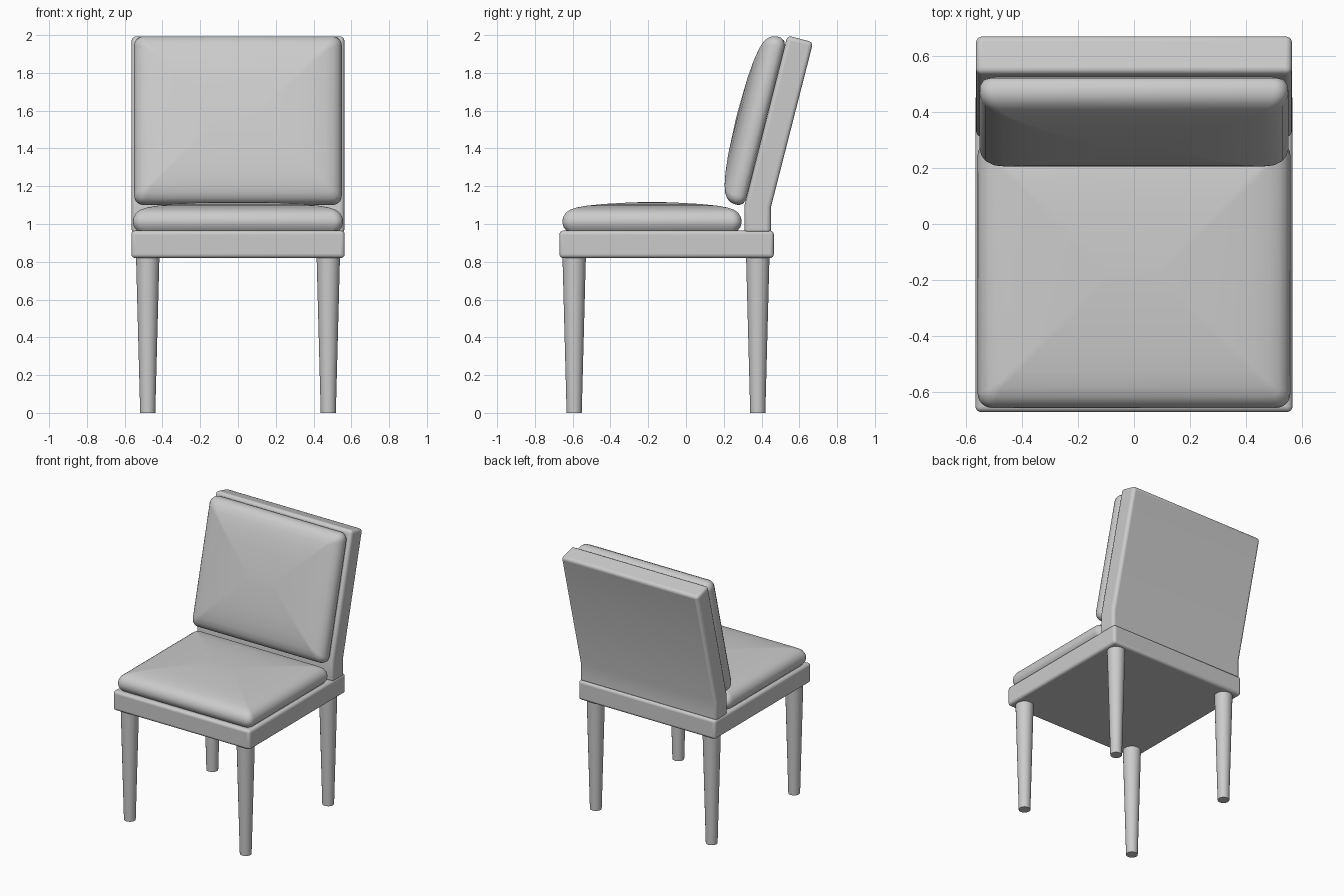
import bpy, bmesh, math

if "Cube" in bpy.data.objects:
    bpy.data.objects.remove(bpy.data.objects["Cube"])


def finish(name, bm, bevel=0.0):
    bmesh.ops.recalc_face_normals(bm, faces=bm.faces)
    mesh = bpy.data.meshes.new(name)
    bm.to_mesh(mesh)
    bm.free()
    ob = bpy.data.objects.new(name, mesh)
    bpy.context.collection.objects.link(ob)
    if bevel:
        mod = ob.modifiers.new("rounded_edges", "BEVEL")
        mod.width, mod.segments = bevel, 4
        mod.limit_method, mod.angle_limit = "ANGLE", math.radians(40)
    bpy.ops.object.select_all(action="DESELECT")
    bpy.context.view_layer.objects.active = ob
    ob.select_set(True)
    bpy.ops.object.shade_smooth_by_angle(angle=math.radians(40))
    return ob


def extrude_profile(name, points, half_width, bevel):
    """Side profile (y, z) extruded across x."""
    bm = bmesh.new()
    face = bm.faces.new([bm.verts.new((-half_width, y, z)) for y, z in points])
    new = bmesh.ops.extrude_face_region(bm, geom=[face])["geom"]
    verts = [v for v in new if isinstance(v, bmesh.types.BMVert)]
    bmesh.ops.translate(bm, verts=verts, vec=(2 * half_width, 0, 0))
    return finish(name, bm, bevel)


def cushion(name, hx, hy, radius, profile):
    """Stack of rounded-rectangle rings; profile holds (inset, height)."""
    bm = bmesh.new()
    rings = []
    for inset, z in profile:
        r = max(radius - inset * 0.5, 0.015)
        ring = []
        for k, (sx, sy) in enumerate([(1, 1), (-1, 1), (-1, -1), (1, -1)]):
            for i in range(7):
                a = math.radians(90 * k + 15 * i)
                ring.append(bm.verts.new((sx * (hx - inset - r) + r * math.cos(a),
                                          sy * (hy - inset - r) + r * math.sin(a), z)))
        rings.append(ring)
    n = len(rings[0])
    for a, b in zip(rings, rings[1:]):
        for i in range(n):
            bm.faces.new((a[i], a[(i + 1) % n], b[(i + 1) % n], b[i]))
    bm.faces.new(rings[0])
    bm.faces.new(rings[-1])
    return finish(name, bm)


# Seat frame
extrude_profile("seat_frame", [(-0.67, 0.82), (0.465, 0.82), (0.465, 0.965), (-0.67, 0.965)],
                0.565, 0.02)

# Leaning back panel
extrude_profile("back_panel", [(0.31, 0.95), (0.45, 0.95), (0.45, 1.09), (0.673, 1.962),
                               (0.537, 1.998), (0.31, 1.10)], 0.563, 0.022)

# Seat and back cushions, softly crowned
seat = cushion("seat_cushion", 0.557, 0.475, 0.05,
               [(0.022, 0), (0.006, 0.02), (0, 0.045), (0.004, 0.07), (0.018, 0.094),
                (0.04, 0.11), (0.075, 0.122), (0.13, 0.132), (0.22, 0.141),
                (0.34, 0.148), (0.45, 0.152)])
seat.location = (0, -0.18, 0.965)

back = cushion("back_cushion", 0.55, 0.458, 0.05,
               [(0.035, 0), (0.012, 0.01), (0.001, 0.03), (0, 0.055), (0.006, 0.078),
                (0.02, 0.098), (0.045, 0.115), (0.085, 0.128), (0.15, 0.14),
                (0.25, 0.15), (0.43, 0.156)])
back.location = (0, 0.42, 1.536)
back.rotation_euler.x = math.radians(75.8)

# Tapered round legs
for label, y in (("front", -0.592), ("rear", 0.38)):
    for side, sx in (("left", -1), ("right", 1)):
        bm = bmesh.new()
        bmesh.ops.create_cone(bm, cap_ends=True, segments=32, radius1=0.04,
                              radius2=0.062, depth=0.83)
        leg = finish(f"{label}_leg_{side}", bm)
        leg.location = (sx * 0.478, y, 0.415)
